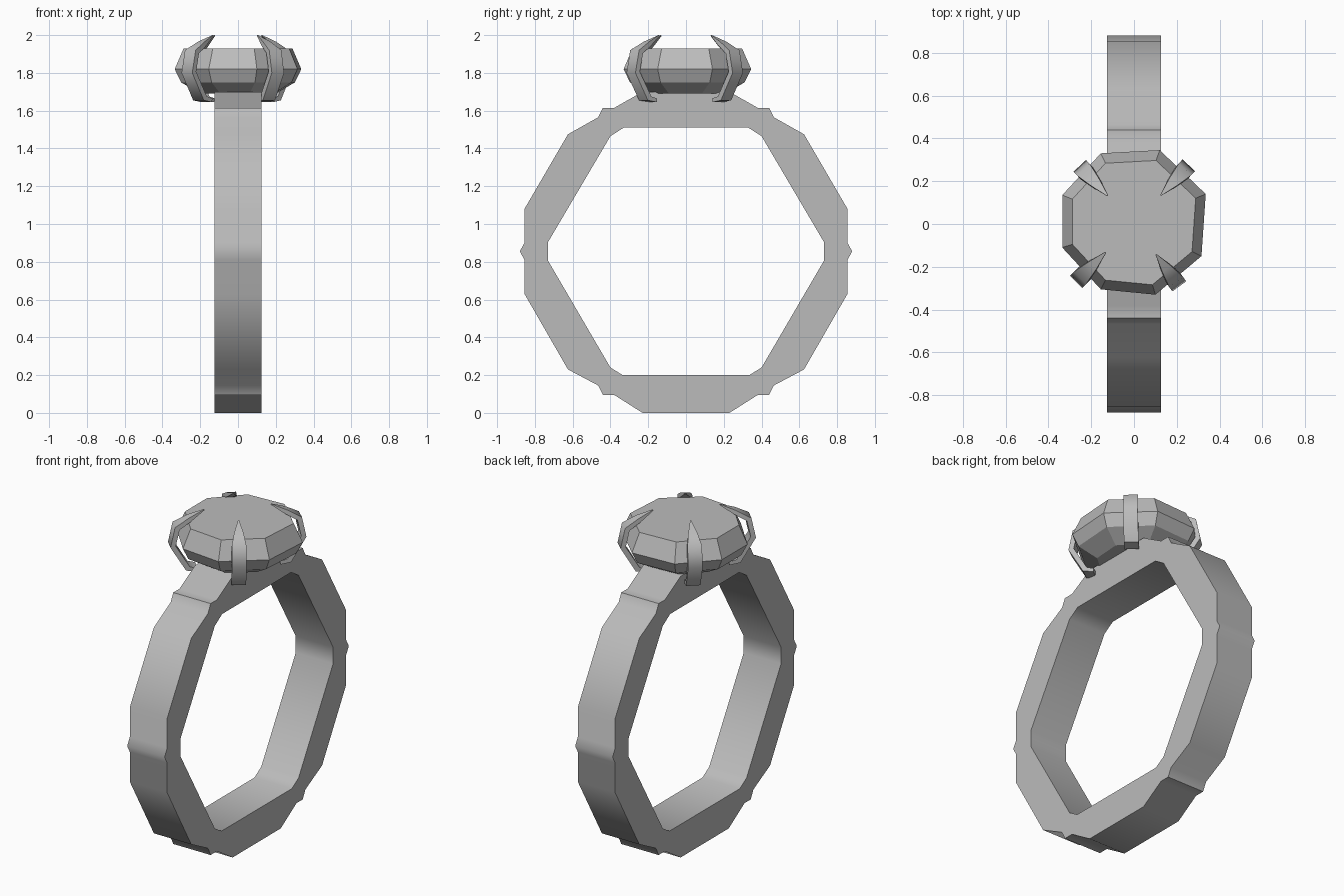
import bpy, bmesh, math
from mathutils import Vector

cube = bpy.data.objects.get("Cube")
if cube:
    bpy.data.objects.remove(cube, do_unlink=True)


def make_material(name, value):
    mat = bpy.data.materials.new(name)
    mat.use_nodes = True
    colour = (value, value, value, 1)
    mat.diffuse_color = colour
    mat.node_tree.nodes["Principled BSDF"].inputs["Base Color"].default_value = colour
    return mat


GREY = make_material("grey metal", 0.5)


def finish(bm, name, angle=None):
    bmesh.ops.recalc_face_normals(bm, faces=bm.faces)
    mesh = bpy.data.meshes.new(name)
    bm.to_mesh(mesh)
    bm.free()
    mesh.materials.append(GREY)
    obj = bpy.data.objects.new(name, mesh)
    bpy.context.collection.objects.link(obj)
    if angle:
        bpy.ops.object.select_all(action="DESELECT")
        obj.select_set(True)
        bpy.context.view_layer.objects.active = obj
        bpy.ops.object.shade_smooth_by_angle(angle=math.radians(angle))
    return obj


# Band: mirrored outer and inner outlines, filled and extruded across the width
HALF_WIDTH = 0.125
outer = [(0.23, 0), (0.38, 0.095), (0.44, 0.095), (0.465, 0.145), (0.625, 0.23),
         (0.855, 0.63), (0.855, 0.81), (0.88, 0.855), (0.855, 0.9), (0.855, 1.08),
         (0.625, 1.475), (0.465, 1.565), (0.44, 1.615), (0.38, 1.615), (0.23, 1.7)]
inner = [(0.335, 0.2), (0.4, 0.24), (0.73, 0.805), (0.73, 0.905), (0.4, 1.465), (0.33, 1.51)]

bm = bmesh.new()
for half in (outer, inner):
    loop = half + [(-y, z) for y, z in reversed(half)]
    verts = [bm.verts.new((-HALF_WIDTH, y, z)) for y, z in loop]
    for a, b in zip(verts, verts[1:] + verts[:1]):
        bm.edges.new((a, b))
bmesh.ops.triangle_fill(bm, edges=bm.edges[:], use_beauty=True)
side = bmesh.ops.extrude_face_region(bm, geom=bm.faces[:], use_keep_orig=True)
moved = [g for g in side["geom"] if isinstance(g, bmesh.types.BMVert)]
bmesh.ops.translate(bm, verts=moved, vec=(2 * HALF_WIDTH, 0, 0))
finish(bm, "band", 60)

# Gem: slightly uneven eight-sided outline, scaled at each level
girdle = [(0.12, 0.345), (0.335, 0.14), (0.315, -0.15), (0.1, -0.33),
          (-0.155, -0.305), (-0.335, -0.11), (-0.335, 0.135), (-0.155, 0.33)]
levels = [(1.69, 0.6), (1.75, 0.9), (1.82, 1.0), (1.93, 0.86)]
bm = bmesh.new()
rings = [[bm.verts.new((x * s, y * s, z)) for x, y in girdle] for z, s in levels]
for low, high in zip(rings, rings[1:]):
    for i in range(len(low)):
        j = (i + 1) % len(low)
        bm.faces.new((low[i], low[j], high[j], high[i]))
bm.faces.new(rings[0])
bm.faces.new(rings[-1])
finish(bm, "gem")

# Prongs: bent flat strips tapering to a claw; (radius, height, half width, thickness)
path = [(0.23, 1.645, 0.04, 0.02), (0.29, 1.655, 0.04, 0.03), (0.375, 1.8, 0.04, 0.03),
        (0.35, 1.92, 0.04, 0.03), (0.27, 1.965, 0.025, 0.025), (0.185, 2.0, 0.003, 0.005)]


def build_prong(name, degrees, reach):
    angle = math.radians(degrees)
    out = Vector((math.cos(angle), math.sin(angle), 0))
    across = Vector((-out.y, out.x, 0))
    points = [Vector((r * reach, z)) for r, z, w, t in path]
    bm = bmesh.new()
    rings = []
    for i, (p, (_, _, width, thick)) in enumerate(zip(points, path)):
        run = points[min(i + 1, len(points) - 1)] - points[max(i - 1, 0)]
        normal = Vector((-run.y, run.x)).normalized()
        ring = []
        for s, depth in ((-1, 0), (1, 0), (1, thick), (-1, thick)):
            q = p + normal * depth
            ring.append(bm.verts.new(out * q.x + across * s * width + Vector((0, 0, q.y))))
        rings.append(ring)
    for a, b in zip(rings, rings[1:]):
        for i in range(4):
            j = (i + 1) % 4
            bm.faces.new((a[i], a[j], b[j], b[i]))
    bm.faces.new(rings[0])
    bm.faces.new(rings[-1])
    finish(bm, name, 50)


build_prong("prong_back_left", 47, 1.0)
build_prong("prong_back_right", 133, 0.99)
build_prong("prong_front_right", 225, 1.02)
build_prong("prong_front_left", -54, 0.96)
